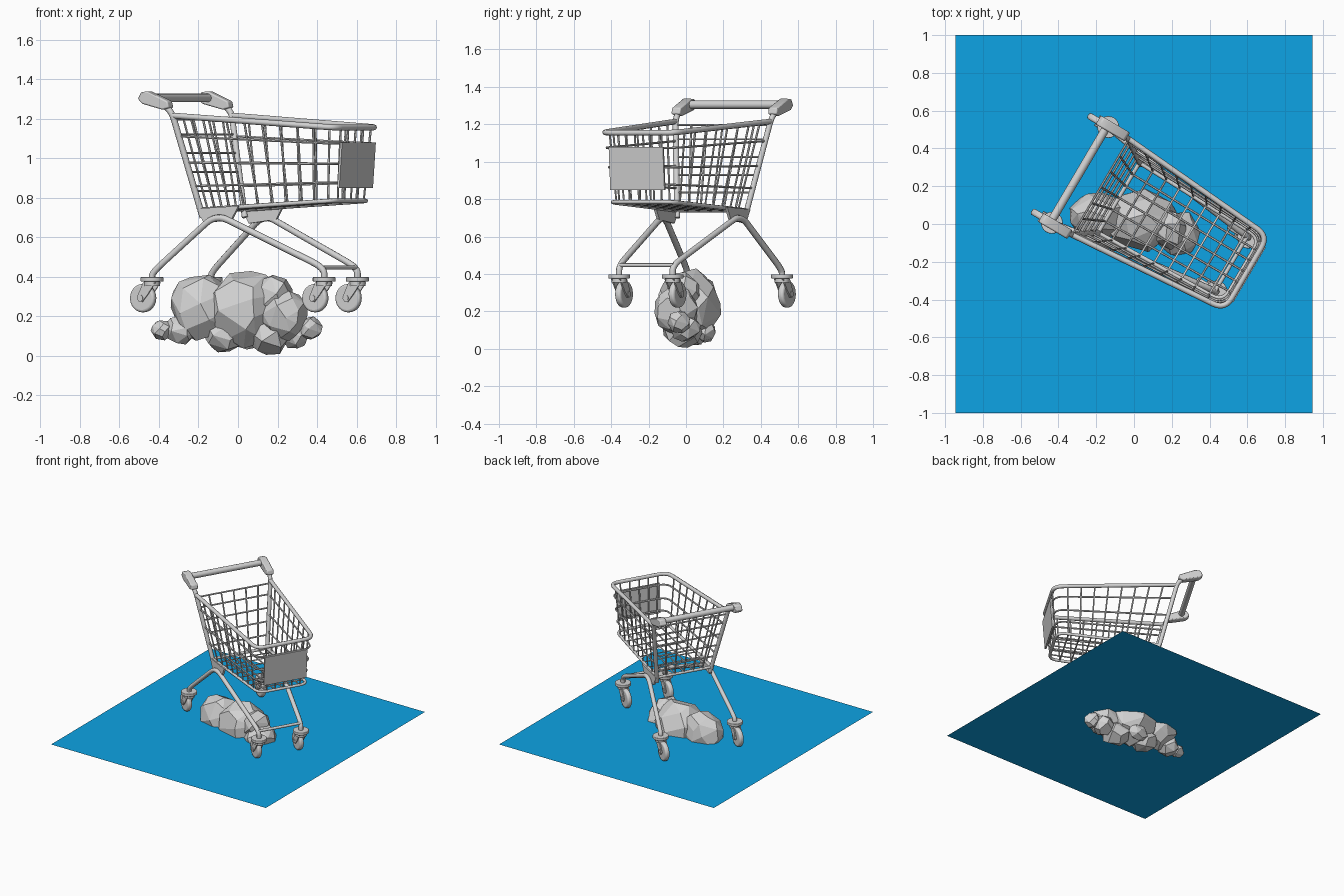
import bpy, bmesh, math, random
from mathutils import Matrix, Vector

if "Cube" in bpy.data.objects:
    bpy.data.objects.remove(bpy.data.objects["Cube"])

random.seed(7)


def material(name, rgb):
    m = bpy.data.materials.new(name)
    m.diffuse_color = (*rgb, 1)
    m.use_nodes = True
    m.node_tree.nodes["Principled BSDF"].inputs["Base Color"].default_value = m.diffuse_color
    return m


GREY = material("light grey", (0.65, 0.65, 0.65))
BLUE = material("water blue", (0.004, 0.37, 0.78))

# Cart frame: local x = forward, local y = left, turned on the ground
ANG = math.radians(-30.5)
CART = Matrix.Rotation(ANG, 4, 'Z') @ Matrix.Translation((0, 0.079, 0))
smooth_objs = []


def add(name, mesh, mat, world=CART, smooth=True):
    ob = bpy.data.objects.new(name, mesh)
    bpy.context.collection.objects.link(ob)
    mesh.materials.clear()
    mesh.materials.append(mat)
    ob.matrix_world = world
    if smooth:
        smooth_objs.append(ob)
    return ob


def from_bm(name, bm, mat, **kw):
    bmesh.ops.recalc_face_normals(bm, faces=bm.faces)
    me = bpy.data.meshes.new(name)
    bm.to_mesh(me)
    bm.free()
    return add(name, me, mat, **kw)


def fillet(pts, r, n=6):
    pts = [Vector(p) for p in pts]
    out = [pts[0]]
    for a, b, c in zip(pts, pts[1:], pts[2:]):
        p = b + (a - b).normalized() * min(r, (a - b).length * 0.48)
        q = b + (c - b).normalized() * min(r, (c - b).length * 0.48)
        for i in range(n + 1):
            t = i / n
            out.append(p * (1 - t) ** 2 + b * 2 * t * (1 - t) + q * t * t)
    return out + [pts[-1]]


def tubes(name, paths, r, res=2):
    cu = bpy.data.curves.new(name + "_path", 'CURVE')
    cu.dimensions = '3D'
    cu.bevel_depth = r
    cu.bevel_resolution = res
    cu.use_fill_caps = True
    for path in paths:
        sp = cu.splines.new('POLY')
        sp.points.add(len(path) - 1)
        for pt, co in zip(sp.points, path):
            pt.co = (*co, 1)
    tmp = bpy.data.objects.new("tmp", cu)
    bpy.context.collection.objects.link(tmp)
    bpy.context.view_layer.update()
    me = bpy.data.meshes.new_from_object(tmp.evaluated_get(bpy.context.evaluated_depsgraph_get()))
    bpy.data.objects.remove(tmp)
    return add(name, me, GREY)


def prism(name, profile, v0, v1, bevel=0):
    bm = bmesh.new()
    f = bm.faces.new([bm.verts.new((u, v0, z)) for u, z in profile])
    ext = bmesh.ops.extrude_face_region(bm, geom=[f])["geom"]
    for v in ext:
        if isinstance(v, bmesh.types.BMVert):
            v.co.y = v1
    ob = from_bm(name, bm, GREY)
    if bevel:
        mod = ob.modifiers.new("bevel", 'BEVEL')
        mod.width, mod.segments = bevel, 2
    return ob


def cylinder(name, pos, r, h, axis='Z', bevel=0):
    bm = bmesh.new()
    rot = Matrix.Rotation(math.pi / 2, 4, 'X') if axis == 'Y' else Matrix()
    bmesh.ops.create_cone(bm, cap_ends=True, segments=24, radius1=r, radius2=r, depth=h,
                          matrix=Matrix.Translation(pos) @ rot)
    ob = from_bm(name, bm, GREY)
    if bevel:
        mod = ob.modifiers.new("bevel", 'BEVEL')
        mod.width, mod.segments, mod.limit_method = bevel, 3, 'ANGLE'
    return ob


# Basket corner positions by height t (0 bottom, 1 rim), side = -1 right, 1 left
def lerp(a, b, t):
    return a + (b - a) * t


def rear(t, side):
    return Vector((lerp(-0.14, -0.256, t), side * lerp(0.215, 0.295, t), lerp(0.74, 1.215, t)))


def front(t, side):
    return Vector((lerp(0.615, 0.645, t), side * lerp(0.195, 0.225, t), lerp(0.785, 1.155, t)))


def ring(t):
    return fillet([rear(t, -1), front(t, -1), front(t, 1), rear(t, 1)], 0.07)


# Basket frame and wire mesh
tubes("basket_rim", [ring(1)], 0.015)
tubes("basket_base_frame", [ring(0), [rear(0, -1), rear(0, 1)]], 0.011)
tubes("basket_side_hoops", [ring(t) for t in (0.25, 0.5, 0.78)], 0.0065, 1)
cross = []
for i in range(1, 9):
    s = i / 9
    p = lambda t, sd: rear(t, sd).lerp(front(t, sd), s)
    cross.append([p(1, -1), p(0, -1), p(0, 1), p(1, 1)])
tubes("basket_cross_wires", cross, 0.006, 1)
long_wires = []
for i in range(1, 6):
    s = i / 6
    long_wires.append([rear(0, -1).lerp(rear(0, 1), s), front(0, -1).lerp(front(0, 1), s),
                       front(1, -1).lerp(front(1, 1), s)])
tubes("basket_long_wires", long_wires, 0.006, 1)

# Rear gate
gate = [[rear(t, -1), rear(t, 1)] for t in (0.2, 0.4, 0.6, 0.8, 0.96)]
gate += [[rear(0, -1).lerp(rear(0, 1), i / 6), rear(0.96, -1).lerp(rear(0.96, 1), i / 6)] for i in range(1, 6)]
tubes("rear_gate", gate, 0.006, 1)

# Sign plate on the front
prism("front_plate", [(0.635, 0.85), (0.652, 1.08), (0.664, 1.08), (0.647, 0.85)], -0.168, 0.168)

# Handle bar
tubes("handle_bar", [[(-0.385, -0.3, 1.305), (-0.385, 0.3, 1.305)]], 0.022, 4)
# Crossbar between the front legs
tubes("front_crossbar", [[(0.55, -0.167, 0.447), (0.55, 0.167, 0.447)]], 0.011)

for side, word in ((-1, "right"), (1, "left")):
    # Rear post running up to the handle
    tubes(f"{word}_post", [fillet([(-0.13, side * 0.21, 0.70), (-0.258, side * 0.296, 1.225),
                                   (-0.295, side * 0.3, 1.265), (-0.36, side * 0.3, 1.3)], 0.03)], 0.016)
    prism(f"{word}_handle_bracket",
          [(-0.445, 1.30), (-0.425, 1.335), (-0.385, 1.337), (-0.27, 1.288),
           (-0.262, 1.255), (-0.30, 1.245), (-0.42, 1.275)],
          side * 0.3 - 0.027, side * 0.3 + 0.027, 0.007)
    # Gusset plate and bent leg
    prism(f"{word}_gusset", [(-0.155, 0.745), (0.09, 0.758), (0.05, 0.69), (-0.11, 0.67)],
          side * 0.222 - 0.008, side * 0.222 + 0.008)
    tubes(f"{word}_leg", [fillet([(-0.378, side * 0.294, 0.385), (-0.378, side * 0.294, 0.42),
                                  (-0.035, side * 0.238, 0.717), (0.557, side * 0.166, 0.445),
                                  (0.557, side * 0.166, 0.385)], 0.075)], 0.017)
    # Casters
    for end, u, v in (("rear", -0.378, 0.294), ("front", 0.557, 0.166)):
        n, v = f"{end}_{word}", side * v
        cylinder(n + "_caster_disc", (u, v, 0.387), 0.058, 0.022, bevel=0.004)
        cylinder(n + "_caster_hub", (u, v, 0.366), 0.04, 0.026)
        cylinder(n + "_wheel", (u - 0.052, v, 0.292), 0.072, 0.036, 'Y', 0.012)
        cylinder(n + "_axle", (u - 0.052, v, 0.292), 0.016, 0.064, 'Y')
        for k in (-1, 1):
            c = v + k * 0.025
            prism(n + "_fork", [(u + 0.036, 0.372), (u - 0.036, 0.372), (u - 0.07, 0.30),
                                (u - 0.062, 0.275), (u - 0.042, 0.273), (u - 0.01, 0.31)],
                  c - 0.004, c + 0.004)

# Boulders: faceted hulls (centre, radii)
rocks = [((-0.185, 0.04, 0.25), (0.165, 0.125, 0.165)),
         ((0.04, 0.02, 0.235), (0.19, 0.165, 0.19)),
         ((0.19, -0.03, 0.31), (0.09, 0.11, 0.105)),
         ((0.235, -0.05, 0.21), (0.115, 0.12, 0.13)),
         ((-0.385, 0.03, 0.13), (0.055, 0.05, 0.05)),
         ((-0.29, 0.04, 0.13), (0.08, 0.08, 0.075)),
         ((0.365, -0.04, 0.14), (0.06, 0.06, 0.06)),
         ((0.16, -0.02, 0.10), (0.10, 0.11, 0.10)),
         ((-0.07, 0.03, 0.10), (0.10, 0.10, 0.085)),
         ((0.05, 0.11, 0.09), (0.08, 0.05, 0.06)),
         ((0.29, 0.0, 0.11), (0.07, 0.08, 0.075))]
for i, (c, r) in enumerate(rocks):
    bm = bmesh.new()
    count = 34 if r[0] > 0.1 else 20
    for k in range(count):
        z = 1 - 2 * (k + 0.5) / count
        a = k * 2.39996 + i + random.uniform(-0.35, 0.35)
        w = math.sqrt(1 - z * z)
        s = random.uniform(0.98, 1.09)
        co = [c[j] + r[j] * s * d for j, d in enumerate((w * math.cos(a), w * math.sin(a), z))]
        co[2] = max(co[2], 0)
        bm.verts.new(co)
    hull = bmesh.ops.convex_hull(bm, input=bm.verts)
    loose = [v for v in bm.verts if not v.link_faces]
    bmesh.ops.delete(bm, geom=loose, context='VERTS')
    bmesh.ops.dissolve_limit(bm, angle_limit=math.radians(12), verts=bm.verts, edges=bm.edges)
    from_bm(f"boulder_{i + 1}", bm, GREY, world=Matrix(), smooth=False)

# Water surface
bm = bmesh.new()
bm.faces.new([bm.verts.new((x, y, 0.22)) for x, y in ((-0.945, -1), (0.945, -1), (0.945, 1), (-0.945, 1))])
me = bpy.data.meshes.new("water_surface")
bm.to_mesh(me)
bm.free()
add("water_surface", me, BLUE, Matrix(), False)

# Smooth the metal parts, keep sharp edges
for ob in smooth_objs:
    ob.select_set(True)
bpy.context.view_layer.objects.active = smooth_objs[0]
bpy.ops.object.shade_smooth_by_angle(angle=math.radians(50))
